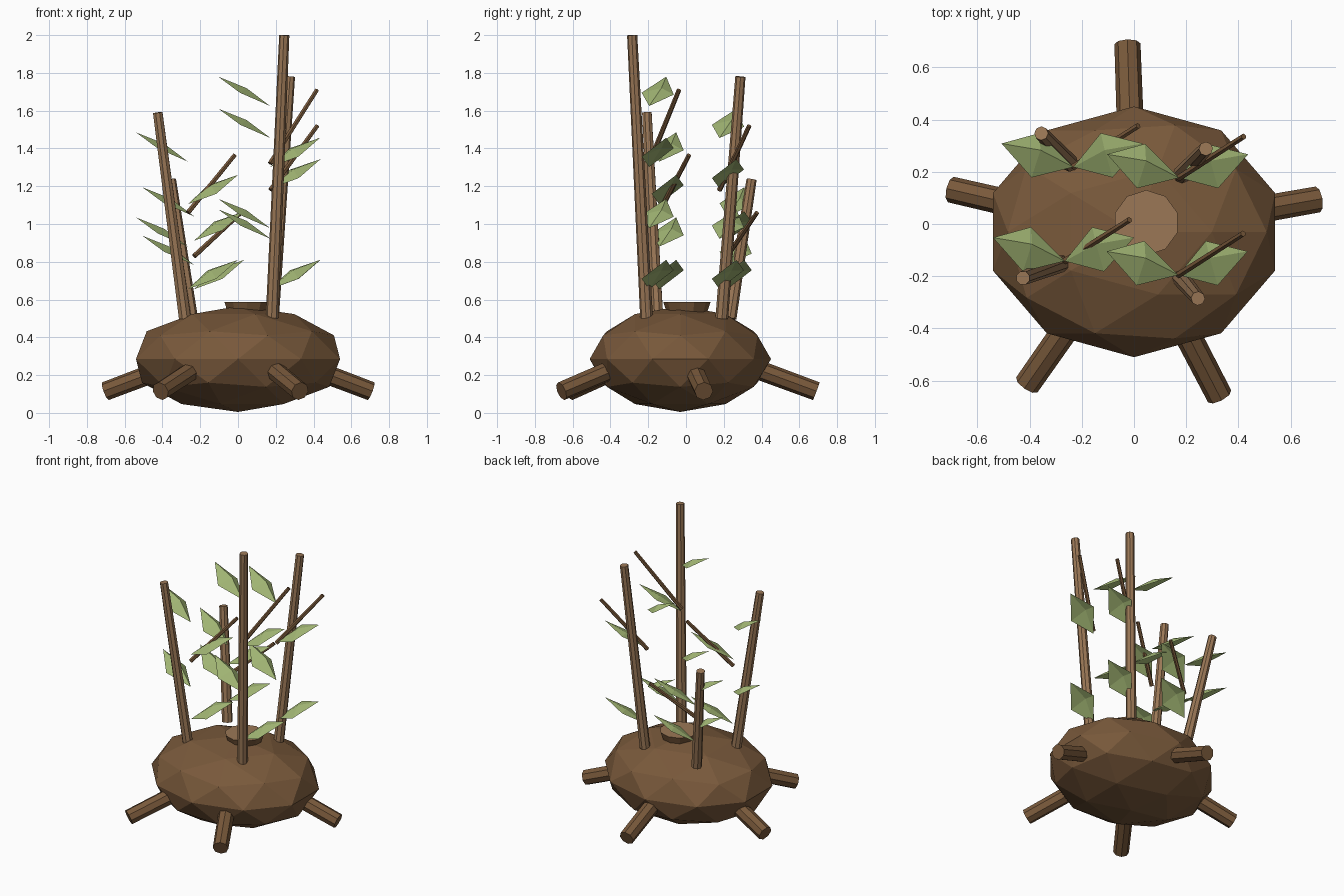
import bpy, bmesh
from math import cos, sin, radians
from mathutils import Vector, Matrix

cube = bpy.data.objects.get("Cube")
if cube:
    bpy.data.objects.remove(cube, do_unlink=True)


def material(name, srgb):
    color = [c ** 2.2 for c in srgb] + [1.0]
    mat = bpy.data.materials.new(name)
    mat.use_nodes = True
    mat.diffuse_color = color
    bsdf = mat.node_tree.nodes["Principled BSDF"]
    bsdf.inputs["Base Color"].default_value = color
    bsdf.inputs["Roughness"].default_value = 0.9
    return mat


dark_bark = material("dark bark", (0.47, 0.35, 0.24))
light_bark = material("light bark", (0.60, 0.465, 0.34))
leaf_green = material("leaf green", (0.64, 0.72, 0.46))


def finish(name, bm, *mats):
    mesh = bpy.data.meshes.new(name)
    bm.to_mesh(mesh)
    bm.free()
    for mat in mats:
        mesh.materials.append(mat)
    obj = bpy.data.objects.new(name, mesh)
    bpy.context.collection.objects.link(obj)
    return obj


def rod(name, start, end, r1, r2, mat, sides=8):
    """Tapered cylinder between two points."""
    start, end = Vector(start), Vector(end)
    axis = end - start
    turn = axis.to_track_quat('Z', 'Y').to_matrix().to_4x4()
    bm = bmesh.new()
    bmesh.ops.create_cone(bm, cap_ends=True, segments=sides, radius1=r1, radius2=r2,
                          depth=axis.length,
                          matrix=Matrix.Translation((start + end) / 2) @ turn)
    return finish(name, bm, mat)


# Squashed faceted body
bm = bmesh.new()
bmesh.ops.create_icosphere(bm, subdivisions=2, radius=1)
bmesh.ops.scale(bm, vec=(0.568, 0.48, 0.28), verts=bm.verts)
bmesh.ops.translate(bm, vec=(0, -0.03, 0.285), verts=bm.verts)
finish("body", bm, dark_bark)

# Cut stump on top, with a pale cut face
bm = bmesh.new()
bmesh.ops.create_cone(bm, cap_ends=True, segments=10, radius1=0.105, radius2=0.125,
                      depth=0.06, matrix=Matrix.Translation((0.047, 0.005, 0.557)))
for face in bm.faces:
    face.material_index = 1 if face.normal.z > 0.9 else 0
finish("stump", bm, dark_bark, light_bark)

# Splayed roots: angle and reach from the body axis
for i, (angle, reach) in enumerate([(10, 0.715), (92, 0.72), (167, 0.72),
                                    (235, 0.715), (297.5, 0.71)]):
    a = radians(angle)
    out = Vector((cos(a), sin(a), 0))
    base = Vector((0, -0.03, 0))
    rod(f"root_{i + 1}", base + out * 0.34 + Vector((0, 0, 0.255)),
        base + out * reach + Vector((0, 0, 0.115)), 0.052, 0.05, dark_bark)


def leaf(name, node, side):
    """Four-facet diamond leaf; side is +1 (left) or -1 (right)."""
    if side > 0:
        rim = [(0, 0, 0), (0.15, -0.04, 0.055), (0.265, 0.09, 0.155), (0.105, 0.13, 0.1)]
        peak = (0.12, 0.065, 0.1)
    else:
        rim = [(0, 0, 0), (-0.13, 0.13, 0.06), (-0.275, 0.09, 0.155), (-0.16, -0.04, 0.07)]
        peak = (-0.126, 0.065, 0.095)
    bm = bmesh.new()
    centre = bm.verts.new(node + Vector(peak))
    ring = [bm.verts.new(node + Vector(p)) for p in rim]
    for a, b in zip(ring, ring[1:] + ring[:1]):
        bm.faces.new((a, b, centre))
    finish(name, bm, leaf_green)


# Stalks, each with one twig and four alternating leaves
stalks = {
    # name: (foot x, y), tip, twig foot z, twig rise, last leaf z
    "front_left": ((0.17, -0.195), (0.245, -0.285, 2.0), 1.32, 0.39, 1.625),
    "back_left": ((0.172, 0.177), (0.275, 0.288, 1.78), 1.18, 0.34, 1.455),
    "front_right": ((-0.265, -0.142), (-0.425, -0.207, 1.59), 1.06, 0.305, 1.33),
    "back_right": ((-0.232, 0.218), (-0.355, 0.347, 1.235), 0.83, 0.23, 1.04),
}
for name, (foot, tip, twig_z, rise, last) in stalks.items():
    x, y = foot
    rod(f"{name}_stalk", (x * 1.06, y * 1.07, 0.5), tip, 0.034, 0.027, light_bark)
    rod(f"{name}_twig", (x, y, twig_z), (x + 0.248, y + 0.158, twig_z + rise),
        0.014, 0.012, dark_bark, 6)
    for k in range(4):
        z = 0.655 + (last - 0.655) * k / 3
        leaf(f"{name}_leaf_{k + 1}", Vector((x, y, z)), 1 if k % 2 == 0 else -1)
